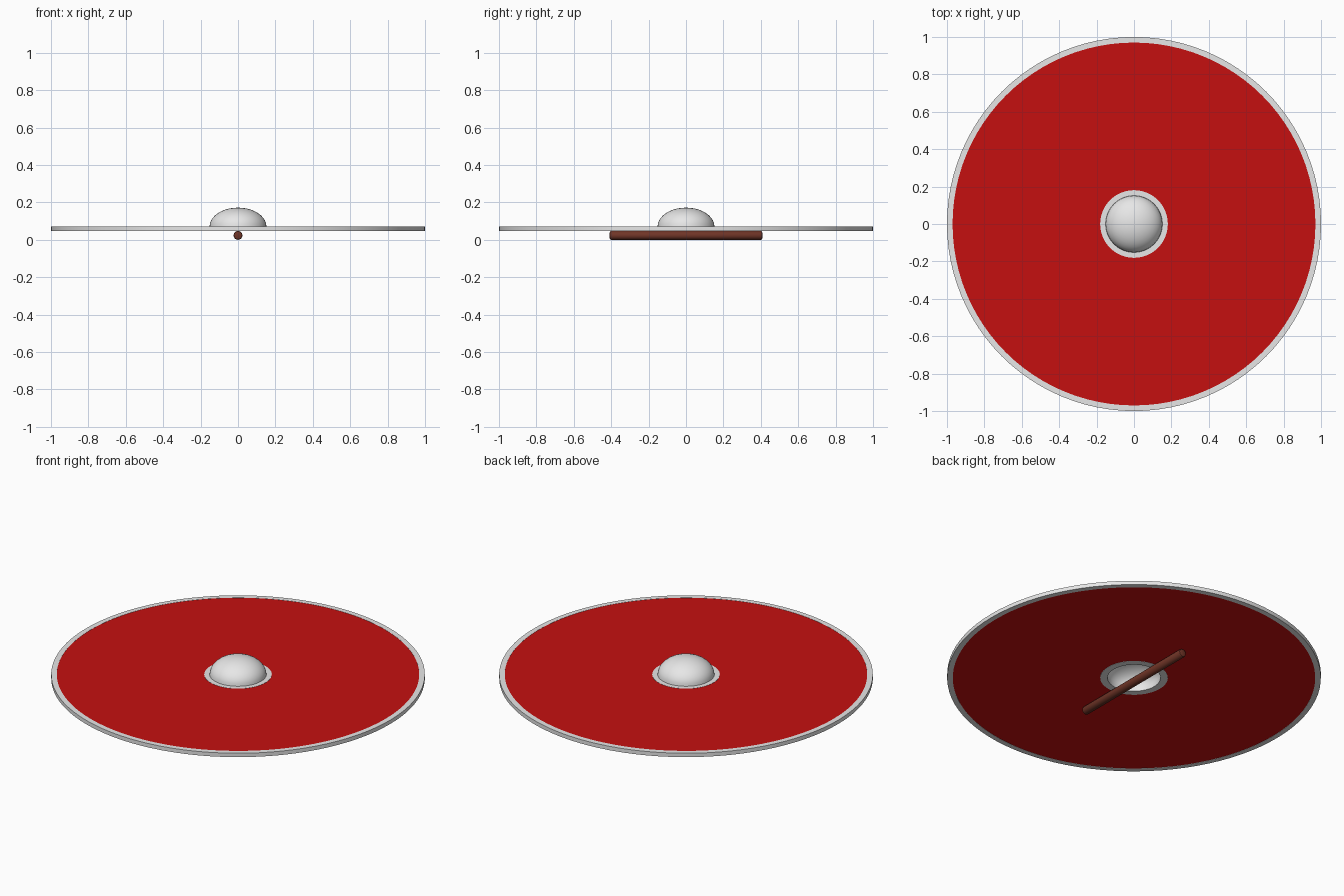
import bpy, bmesh, math

if "Cube" in bpy.data.objects:
    bpy.data.objects.remove(bpy.data.objects["Cube"])


def material(name, rgb):
    m = bpy.data.materials.new(name)
    m.diffuse_color = (*rgb, 1)
    m.use_nodes = True
    m.node_tree.nodes["Principled BSDF"].inputs["Base Color"].default_value = m.diffuse_color
    return m


steel = material("pale steel", (0.8, 0.8, 0.8))
red = material("red paint", (0.56, 0.005, 0.005))
wood = material("brown wood", (0.16, 0.035, 0.02))


def lathe(name, profile, mat, steps, closed=True):
    """Revolve an (r, z) profile around the z axis."""
    bm = bmesh.new()
    vs = [bm.verts.new((r, 0, z)) for r, z in profile]
    edges = [bm.edges.new(p) for p in zip(vs, vs[1:])]
    if closed:
        edges.append(bm.edges.new((vs[-1], vs[0])))
    bmesh.ops.spin(bm, geom=vs + edges, axis=(0, 0, 1), cent=(0, 0, 0),
                   angle=2 * math.pi, steps=steps)
    bmesh.ops.remove_doubles(bm, verts=bm.verts, dist=1e-5)
    bmesh.ops.recalc_face_normals(bm, faces=bm.faces)
    me = bpy.data.meshes.new(name)
    bm.to_mesh(me)
    bm.free()
    me.materials.append(mat)
    ob = bpy.data.objects.new(name, me)
    bpy.context.collection.objects.link(ob)
    bpy.ops.object.select_all(action='DESELECT')
    ob.select_set(True)
    bpy.context.view_layer.objects.active = ob
    bpy.ops.object.shade_smooth_by_angle(angle=math.radians(35))
    return ob


BOTTOM, TOP = 0.048, 0.071

# Metal rim and painted board, nearly flush with each other
lathe("rim", [(0.97, BOTTOM), (1, BOTTOM), (1, TOP), (0.97, TOP)], steel, 96)
lathe("board", [(0.18, BOTTOM + 0.001), (0.97, BOTTOM + 0.001),
                (0.97, TOP - 0.001), (0.18, TOP - 0.001)], red, 96)


# Boss: flat flange with a hollow dome, open underneath
def dome(radius, height, n=10):
    return [(radius * math.cos(a), TOP + height * math.sin(a))
            for a in (math.pi / 2 * i / n for i in range(n + 1))]


boss = [(0.181, BOTTOM), (0.181, TOP)] + dome(0.152, 0.101)
boss += dome(0.142, 0.091)[::-1] + [(0.142, BOTTOM)]
boss = [(max(r, 0), z) for r, z in boss]
lathe("boss", boss, steel, 48)

# Grip: round bar with softened ends across the back
R, L, B = 0.0235, 0.408, 0.008
grip = lathe("grip", [(0, -L), (R - B, -L), (R - B * 0.3, -L + B * 0.3), (R, -L + B),
                      (R, L - B), (R - B * 0.3, L - B * 0.3), (R - B, L), (0, L)],
             wood, 20, closed=False)
grip.rotation_euler = (math.pi / 2, 0, 0)
grip.location = (0, 0, R)
